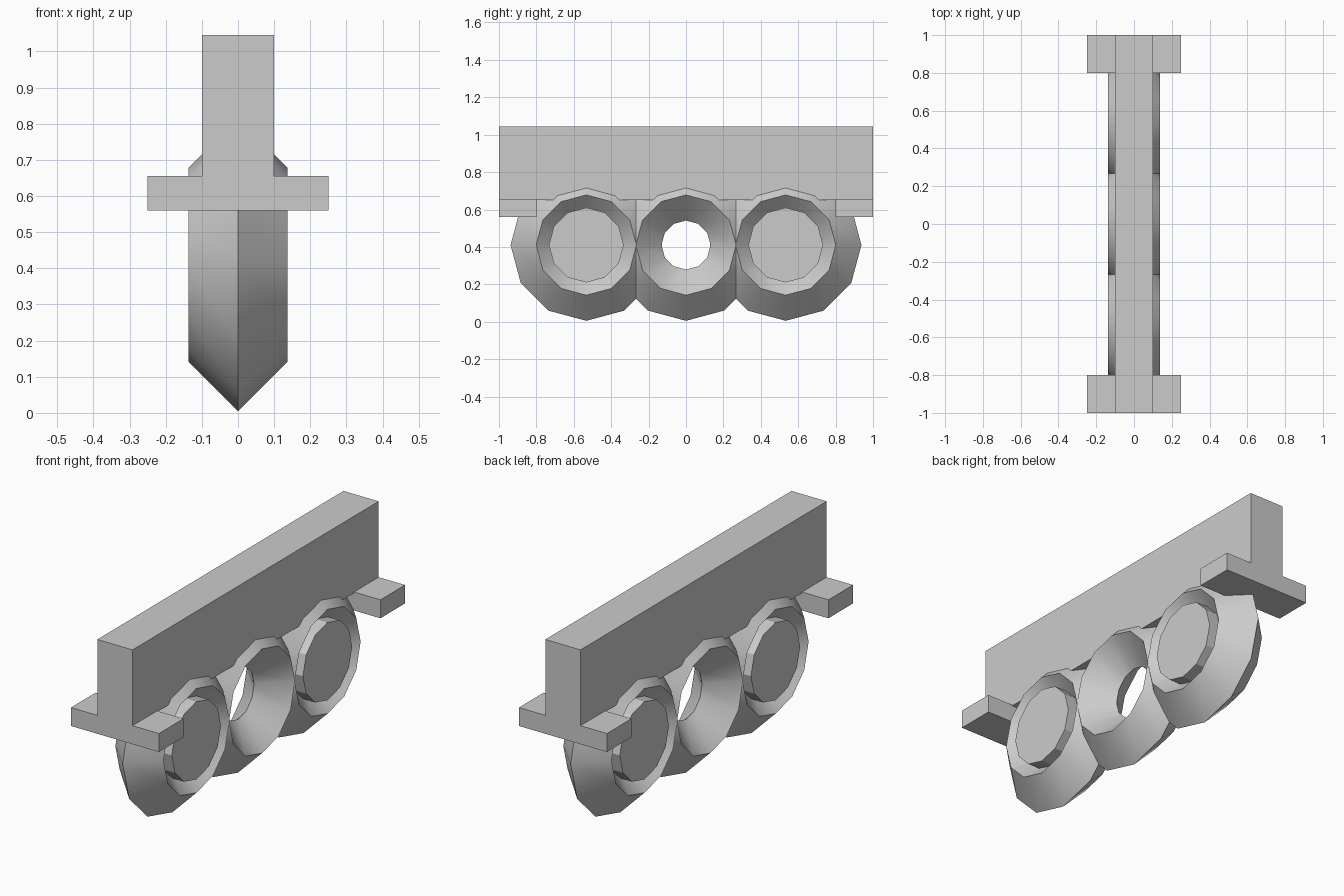
import bpy, math

if "Cube" in bpy.data.objects:
    bpy.data.objects.remove(bpy.data.objects["Cube"])

def box(name, x, y, z):
    bpy.ops.mesh.primitive_cube_add(size=1, location=[(a + b) / 2 for a, b in (x, y, z)])
    o = bpy.context.object
    o.name = name
    o.scale = [b - a for a, b in (x, y, z)]
    return o

def smooth():
    bpy.ops.object.shade_smooth_by_angle(angle=math.radians(31))

# Upper beam
box("beam", (-0.1, 0.1), (-1, 1), (0.65, 1.045))

# Cross bars at both ends
for s, side in ((-1, "front"), (1, "back")):
    box(side + "_cross_bar", (-0.25, 0.25), sorted((0.8 * s, s)), (0.56, 0.655))

# Three diamond-section rings, the outer two with hubs
for i, label in ((-1, "front"), (0, "middle"), (1, "back")):
    loc = (0, i * 0.533, 0.41)
    bpy.ops.mesh.primitive_torus_add(major_segments=12, minor_segments=4, major_radius=0.268,
                                     minor_radius=0.137, location=loc, rotation=(0, math.pi / 2, 0))
    bpy.context.object.name = label + "_ring"
    smooth()
    if i:
        bpy.ops.mesh.primitive_cylinder_add(vertices=12, radius=0.2, depth=0.272, location=loc,
                                            rotation=(0, math.pi / 2, 0))
        bpy.context.object.name = label + "_hub"
